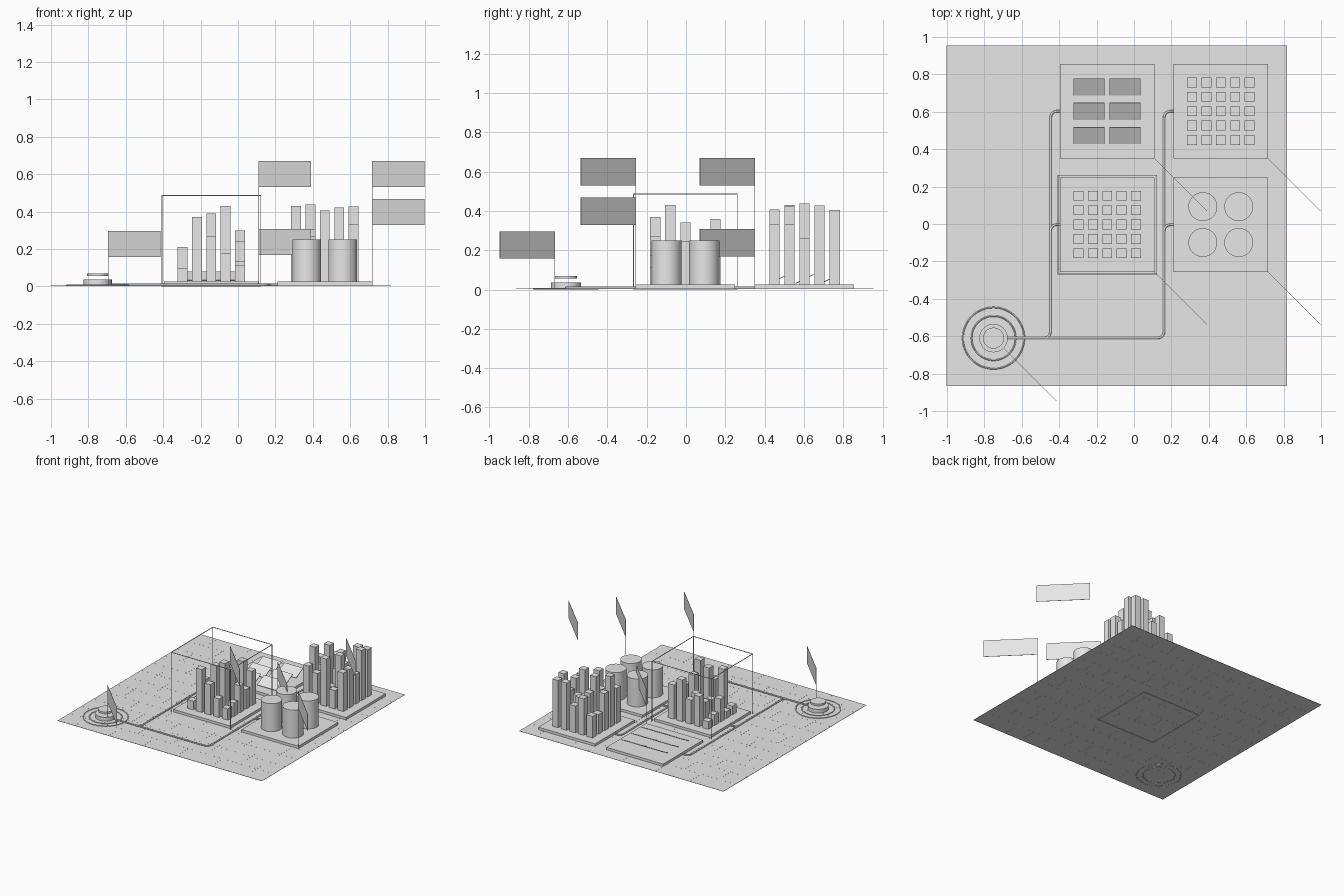
import bpy, bmesh, math, random
from mathutils import Matrix, Vector

old = bpy.data.objects.get("Cube")
if old:
    bpy.data.objects.remove(old, do_unlink=True)
random.seed(4)

grey = bpy.data.materials.new("plain_grey")
grey.use_nodes = True
colour = (0.8, 0.8, 0.8, 1)
grey.diffuse_color = colour
grey.node_tree.nodes["Principled BSDF"].inputs["Base Color"].default_value = colour

U = 0.05056                 # site unit
GROUND, PAD_TOP = 0.005, 0.025
PAD_HALF = 5 * U
X0, X1, Y0, Y1 = -0.143, 0.464, -0.003, 0.603   # pad centre lines
HUB = Vector((-0.751, -0.61, 0))


def add_box(bm, lo, hi, rot=None):
    """Box between two corners, optionally turned about its own centre."""
    lo, hi = Vector(lo), Vector(hi)
    m = Matrix.Translation((lo + hi) / 2)
    if rot:
        m = m @ rot
    bmesh.ops.create_cube(bm, size=1, matrix=m @ Matrix.Diagonal((*(hi - lo), 1)))


def add_cylinder(bm, x, y, r, z0, z1, sides=48):
    bmesh.ops.create_cone(bm, cap_ends=True, segments=sides, radius1=r, radius2=r,
                          depth=z1 - z0, matrix=Matrix.Translation((x, y, (z0 + z1) / 2)))


def finish(bm, name, smooth=False):
    me = bpy.data.meshes.new(name)
    bm.to_mesh(me)
    bm.free()
    me.materials.append(grey)
    ob = bpy.data.objects.new(name, me)
    bpy.context.collection.objects.link(ob)
    if smooth:
        bpy.context.view_layer.objects.active = ob
        ob.select_set(True)
        bpy.ops.object.shade_smooth_by_angle(angle=math.radians(40))
        ob.select_set(False)
    return ob


# Ground sheet with faint grid lines
cx, cy, half = -0.092, 0.045, 18 * U
bm = bmesh.new()
add_box(bm, (cx - half, cy - half, 0.003), (cx + half, cy + half, GROUND))
finish(bm, "ground")
bm = bmesh.new()
w = 0.001
for i in range(1, 12):
    d = -half + i * 3 * U
    add_box(bm, (cx + d - w, cy - half, 0.0027), (cx + d + w, cy + half, 0.0053))
    add_box(bm, (cx - half, cy + d - w, 0.0027), (cx + half, cy + d + w, 0.0053))
finish(bm, "ground_grid_lines")

# Four pads
for name, x, y in (("front_right", X0, Y0), ("front_left", X1, Y0),
                   ("back_right", X0, Y1), ("back_left", X1, Y1)):
    bm = bmesh.new()
    add_box(bm, (x - PAD_HALF, y - PAD_HALF, GROUND), (x + PAD_HALF, y + PAD_HALF, PAD_TOP))
    finish(bm, name + "_pad")


# Tower blocks: heights stay under a limit for each column and row
def tower_block(name, x, y, cols, rows, tall):
    bm = bmesh.new()
    pitch, h = 0.0767, 0.026
    for i, c in enumerate(cols):
        for j, r in enumerate(rows):
            top = min(c, r) * (1 if (i, j) in tall else random.uniform(0.33, 0.85))
            px, py = x + (i - 2) * pitch, y + (j - 2) * pitch
            add_box(bm, (px - h, py - h, PAD_TOP), (px + h, py + h, top))
    finish(bm, name)


tower_block("front_towers", X0, Y0, (0.21, 0.37, 0.39, 0.43, 0.3),
            (0.37, 0.43, 0.34, 0.24, 0.36),
            {(0, 2), (1, 0), (2, 1), (3, 1), (3, 2), (2, 3), (3, 4), (4, 4)})
tower_block("back_towers", X1, Y1, (0.433, 0.438, 0.406, 0.422, 0.428),
            (0.41, 0.43, 0.438, 0.43, 0.405),
            {(2, 0), (0, 1), (3, 1), (1, 2), (4, 3), (4, 4), (3, 4)})

# Storage tanks
bm = bmesh.new()
for sx in (-1, 1):
    for sy in (-1, 1):
        add_cylinder(bm, X1 + sx * 0.096, Y0 + sy * 0.096, 0.077, PAD_TOP, 0.25)
finish(bm, "storage_tanks", True)

# Tilted panels, low edge toward the front
bm = bmesh.new()
tilt = Matrix.Rotation(math.radians(27), 4, 'X')
for px in (X0 - 0.097, X0 + 0.096):
    for k in (-1, 0, 1):
        c = Vector((px, Y1 + k * 0.13, 0.054))
        s = Vector((0.083, 0.0505, 0.002))
        add_box(bm, c - s, c + s, tilt)
finish(bm, "tilted_panels")

# Wire frame box around the front towers
bm = bmesh.new()
f, t, zt = 0.264, 0.002, 0.488
for s in (-1, 1):
    for z in (t, zt - t):
        add_box(bm, (X0 - f, Y0 + s * f - t, z - t), (X0 + f, Y0 + s * f + t, z + t))
        add_box(bm, (X0 + s * f - t, Y0 - f, z - t), (X0 + s * f + t, Y0 + f, z + t))
    for q in (-1, 1):
        add_box(bm, (X0 + s * f - t, Y0 + q * f - t, 0), (X0 + s * f + t, Y0 + q * f + t, zt))
finish(bm, "wire_frame_box")

# Hub: base drum, floating disc and two ground rings
bm = bmesh.new()
add_cylinder(bm, HUB.x, HUB.y, 0.076, GROUND, 0.036)
finish(bm, "hub_base", True)
bm = bmesh.new()
add_cylinder(bm, HUB.x, HUB.y, 0.056, 0.055, 0.069)
finish(bm, "hub_disc", True)
for name, r in (("hub_inner_ring", 0.118), ("hub_outer_ring", 0.164)):
    bpy.ops.mesh.primitive_torus_add(major_radius=r, minor_radius=0.004, major_segments=64,
                                     minor_segments=8, location=(HUB.x, HUB.y, GROUND))
    ring = bpy.context.object
    ring.name = name
    ring.data.materials.append(grey)
    bpy.ops.object.shade_smooth()
    ring.select_set(False)


# Pipes from the hub to each pad, with rounded corners
def pipe(name, corners, radius):
    pts = [Vector((*p, 0.009)) for p in corners]
    path = [pts[0]]
    for a, b, c in zip(pts, pts[1:], pts[2:]):
        p = b + (a - b).normalized() * radius
        q = b + (c - b).normalized() * radius
        for k in range(9):
            s = k / 8
            path.append(p * (1 - s) ** 2 + b * 2 * s * (1 - s) + q * s * s)
    path.append(pts[-1])
    cu = bpy.data.curves.new(name, 'CURVE')
    cu.dimensions = '3D'
    cu.bevel_depth = 0.006
    cu.bevel_resolution = 2
    cu.use_fill_caps = True
    sp = cu.splines.new('POLY')
    sp.points.add(len(path) - 1)
    for point, v in zip(sp.points, path):
        point.co = (*v, 1)
    cu.materials.append(grey)
    bpy.context.collection.objects.link(bpy.data.objects.new(name, cu))


for side, x in (("right", X0), ("left", X1)):
    for place, y in (("front", Y0), ("back", Y1)):
        trunk = x - 6 * U
        pipe(f"{place}_{side}_pipe",
             [(HUB.x + 0.06, HUB.y), (trunk, HUB.y), (trunk, y), (x - PAD_HALF, y)], 0.04)


# Sign boards on thin poles, set diagonally
def sign(name, x, y, top):
    bm = bmesh.new()
    add_cylinder(bm, x, y, 0.0015, GROUND, top, 8)
    length, height = 0.396, 0.139
    mid = Vector((x + 0.14, y - 0.14, top - height / 2))
    s = Vector((length / 2, 0.001, height / 2))
    add_box(bm, mid - s, mid + s, Matrix.Rotation(-math.pi / 4, 4, 'Z'))
    finish(bm, name)


for name, x, y, top in (("front_right_sign", X0, Y0, 0.669), ("front_left_sign", X1, Y0, 0.468),
                        ("back_right_sign", X0, Y1, 0.308), ("back_left_sign", X1, Y1, 0.669)):
    sign(name, x + PAD_HALF, y - PAD_HALF, top)
sign("hub_sign", HUB.x + 0.057, HUB.y - 0.057, 0.296)
